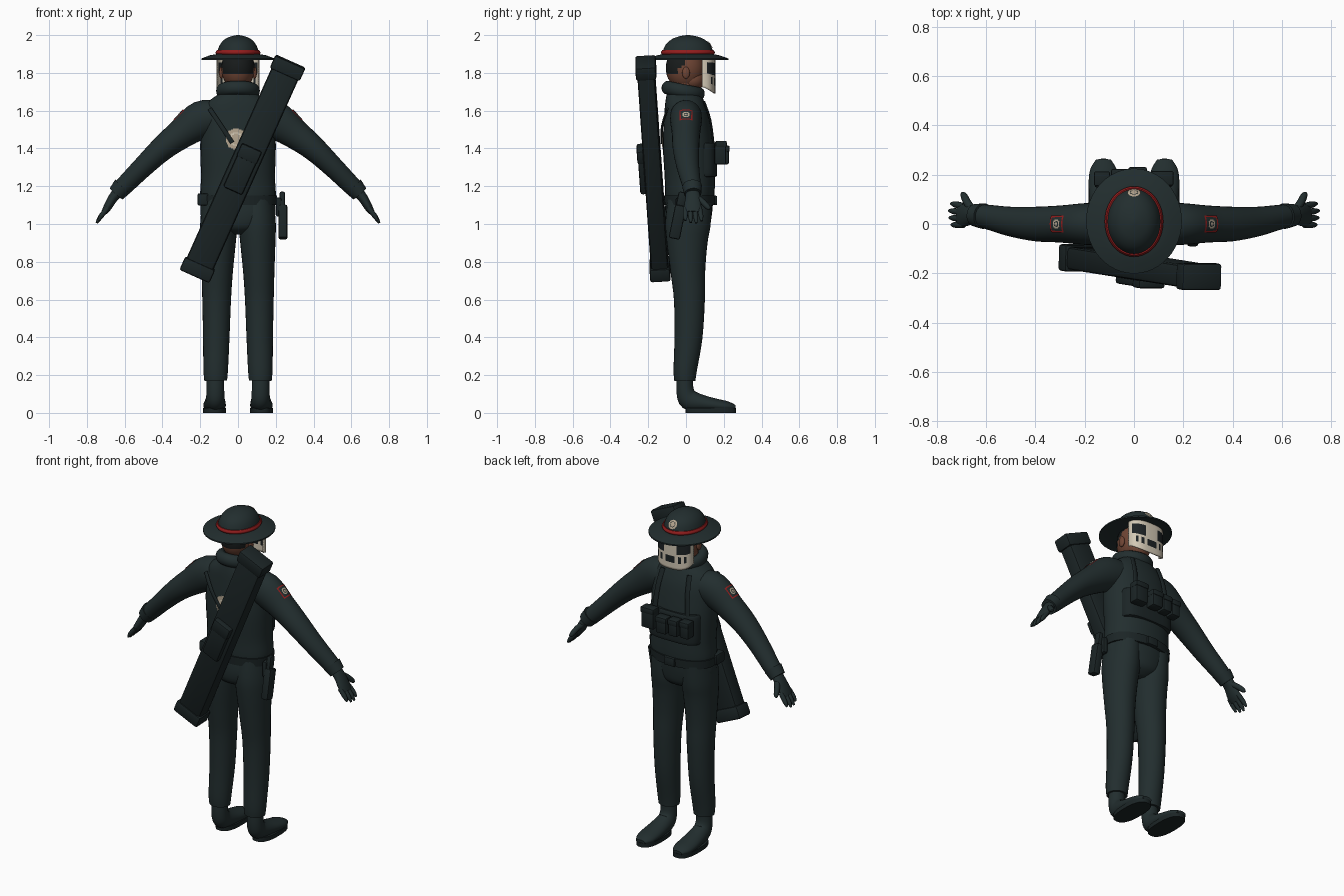
import bpy, bmesh, math
from mathutils import Vector, Matrix

if "Cube" in bpy.data.objects:
    bpy.data.objects.remove(bpy.data.objects["Cube"])


def material(name, rgb):
    m = bpy.data.materials.new(name)
    m.use_nodes = True
    m.diffuse_color = (*rgb, 1)
    bsdf = next(n for n in m.node_tree.nodes if n.type == 'BSDF_PRINCIPLED')
    bsdf.inputs["Base Color"].default_value = (*rgb, 1)
    return m


CLOTH = material("dark_green_cloth", (.016, .027, .028))
GEAR = material("black_green_gear", (.011, .018, .019))
SKIN = material("brown_skin", (.16, .06, .035))
HAIR = material("dark_hair", (.009, .011, .011))
BONE = material("bone_white", (.65, .58, .46))
SLOT = material("mask_slots", (.012, .016, .018))
RED = material("red_trim", (.28, .012, .012))
TAN = material("tan_badge", (.45, .37, .27))


def finish(bm, name, mats, angle=40, rule=None):
    bmesh.ops.recalc_face_normals(bm, faces=bm.faces)
    if rule:
        for f in bm.faces:
            f.material_index = rule(f.calc_center_median())
    me = bpy.data.meshes.new(name)
    bm.to_mesh(me)
    bm.free()
    ob = bpy.data.objects.new(name, me)
    bpy.context.collection.objects.link(ob)
    for m in mats:
        me.materials.append(m)
    bpy.ops.object.select_all(action='DESELECT')
    ob.select_set(True)
    bpy.context.view_layer.objects.active = ob
    bpy.ops.object.shade_smooth_by_angle(angle=math.radians(angle))
    return ob


def loft(name, mat, sections, ref=(0, 1, 0), side=1, steps=4, axis=None, sides=28, power=1.0):
    """Skin of ellipses along a smooth path; section = x, y, z, radius across ref, radius along ref."""
    S = [Vector(s) for s in sections]
    pts = []
    for i in range(len(S) - 1):
        a, b, c, d = S[max(i - 1, 0)], S[i], S[i + 1], S[min(i + 2, len(S) - 1)]
        for k in range(steps):
            t = k / steps
            pts.append(b + .5 * t * ((c - a) + t * ((2 * a - 5 * b + 4 * c - d) + t * (3 * b - a - 3 * c + d))))
    pts.append(S[-1])
    bm = bmesh.new()
    rings = []
    for i, p in enumerate(pts):
        a, b = pts[max(i - 1, 0)], pts[min(i + 1, len(pts) - 1)]
        t = Vector(axis) if axis else Vector(b[:3]) - Vector(a[:3])
        t.normalize()
        v = Vector(ref)
        v = (v - t * v.dot(t)).normalized()
        u = v.cross(t)
        ring = []
        for k in range(sides):
            w = math.tau * k / sides
            cu, cv = [math.copysign(abs(q) ** power, q) for q in (math.cos(w), math.sin(w))]
            q = Vector(p[:3]) + u * p[3] * cu + v * p[4] * cv
            ring.append(bm.verts.new((q.x * side, q.y, q.z)))
        rings.append(ring)
    for r, s in zip(rings, rings[1:]):
        for k in range(sides):
            n = (k + 1) % sides
            bm.faces.new((r[k], r[n], s[n], s[k]))
    bm.faces.new(rings[0])
    bm.faces.new(rings[-1])
    return finish(bm, name, [mat])


def stack(name, mat, rows, **kw):
    """Upright loft; row = z, centre y, half width, half depth."""
    return loft(name, mat, [(0, y, z, rx, ry) for z, y, rx, ry in rows], axis=(0, 0, 1), **kw)


def box(name, mat, loc, size, rot=None, bevel=.01):
    bm = bmesh.new()
    bmesh.ops.create_cube(bm, size=1)
    bmesh.ops.scale(bm, vec=size, verts=bm.verts)
    bmesh.ops.bevel(bm, geom=bm.edges[:], offset=bevel, segments=2, profile=.5, affect='EDGES')
    ob = finish(bm, name, [mat])
    ob.matrix_world = Matrix.Translation(loc) @ (rot or Matrix.Identity(3)).to_4x4()
    return ob


def ball(name, mats, loc, scale, rule=None):
    bm = bmesh.new()
    bmesh.ops.create_uvsphere(bm, u_segments=32, v_segments=24, radius=1)
    bmesh.ops.transform(bm, matrix=Matrix.Translation(loc) @ Matrix.Diagonal((*scale, 1)), verts=bm.verts)
    return finish(bm, name, mats, rule=rule)


def patch(name, mats, target, loc, normal, half, rule):
    """Thin badge that hugs the surface beneath it."""
    bm = bmesh.new()
    bmesh.ops.create_grid(bm, x_segments=20, y_segments=20, size=half)
    for f in [f for f in bm.faces if rule(f.calc_center_median() / half) is None]:
        bm.faces.remove(f)
    ob = finish(bm, name, mats, rule=lambda c: rule(c / half))
    ob.matrix_world = Matrix.Translation(loc) @ Vector(normal).to_track_quat('Z', 'Y').to_matrix().to_4x4()
    w = ob.modifiers.new("hug", 'SHRINKWRAP')
    w.target, w.wrap_mode, w.offset = target, 'ABOVE_SURFACE', .004
    return ob


def round_badge(c):
    r = c.length
    return None if r > 1 else 1 if .5 < r < .65 else 0


def square_badge(c):
    if max(abs(c.x), abs(c.y)) > .8:
        return 0
    return 2 if c.length < .55 and not .2 < c.length < .3 else 1


# Jacket, hips, belt and collar
torso = stack("jacket", CLOTH, [
    (1.10, .02, .185, .12), (1.15, .02, .2, .13), (1.25, .02, .196, .133), (1.4, .013, .2, .135),
    (1.5, .008, .197, .128), (1.58, .003, .19, .118), (1.64, -.005, .165, .105), (1.69, -.012, .1, .09)], power=.9)
stack("hips", CLOTH, [(1.14, .02, .19, .125), (1.05, .012, .198, .125), (.98, .01, .15, .11), (.945, .01, .06, .06)])
stack("belt", GEAR, [(1.10, .02, .203, .134), (1.15, .02, .206, .137)], steps=1, power=.9)
box("belt_buckle", GEAR, (0, .155, 1.125), (.07, .02, .05), bevel=.006)
box("belt_pouch", GEAR, (-.185, -.03, 1.13), (.06, .08, .065))
bpy.ops.mesh.primitive_torus_add(major_radius=.086, minor_radius=.03, major_segments=40,
                                 minor_segments=14, location=(0, -.015, 1.705), rotation=(-.2, 0, 0))
collar = bpy.context.object
collar.name = "collar"
collar.scale = (1, 1, 1.2)
collar.data.materials.append(CLOTH)
bpy.ops.object.shade_smooth_by_angle()

# Limbs, mirrored
for side, word in ((1, "left"), (-1, "right")):
    arm = loft(word + "_sleeve", CLOTH, [
        (.09, 0, 1.57, .08, .085), (.19, 0, 1.553, .1, .085), (.3, 0, 1.478, .08, .075), (.4, 0, 1.4, .066, .07),
        (.5, .01, 1.305, .056, .06), (.59, .028, 1.215, .05, .05), (.625, .033, 1.18, .046, .046)], side=side)
    loft(word + "_cuff", CLOTH, [(.61, .032, 1.2, .053, .052), (.645, .036, 1.16, .045, .045)], side=side, steps=1)
    loft(word + "_palm", CLOTH, [(.625, .033, 1.18, .032, .035), (.66, .037, 1.14, .026, .04),
                                 (.69, .035, 1.09, .022, .046), (.71, .034, 1.06, .015, .042)], side=side)
    for n, word2 in enumerate(("little", "ring", "middle", "index")):
        y = -.003 + .025 * n
        long = 1 - .13 * abs(n - 1.6)
        loft(f"{word}_{word2}_finger", CLOTH, [
            (.69, y, 1.085, .013, .013), (.69 + .04 * long, y * 1.1, 1.085 - .05 * long, .013, .013),
            (.69 + .062 * long, y * 1.15, 1.085 - .084 * long, .006, .006)], side=side, sides=10)
    loft(word + "_thumb", CLOTH, [(.65, .05, 1.145, .018, .018), (.675, .085, 1.12, .016, .016),
                                  (.69, .115, 1.09, .014, .014), (.697, .125, 1.078, .006, .006)],
         ref=(0, 0, 1), side=side, sides=10)
    patch(word + "_arm_badge", [RED, CLOTH, TAN], arm, (side * .316, 0, 1.58), (side * .65, 0, .76), .037, square_badge)
    loft(word + "_trouser_leg", CLOTH, [
        (.1, .02, 1.12, .09, .118), (.102, .01, 1.0, .098, .12), (.105, .006, .9, .093, .108),
        (.11, .01, .75, .083, .092), (.113, .018, .6, .076, .082), (.115, .013, .4, .07, .074),
        (.118, -.004, .23, .065, .062), (.118, -.006, .17, .06, .056)], side=side)
    loft(word + "_boot", CLOTH, [
        (.12, -.005, .2, .044, .045), (.12, -.005, .12, .046, .047), (.12, .018, .07, .056, .05),
        (.122, .08, .052, .045, .056), (.124, .16, .04, .035, .06), (.124, .22, .033, .028, .054),
        (.124, .262, .03, .012, .03)], ref=(1, 0, 0), side=side)
    loft(word + "_sole", GEAR, [(.124, .132, 0, .061, .134), (.124, .132, .026, .061, .134)],
         side=side, steps=1, power=.8)
    loft(word + "_chest_strap", GEAR, [(.09, .095, 1.65, .006, .016), (.1, .128, 1.55, .006, .016),
                                       (.11, .146, 1.42, .006, .016)], ref=(1, 0, 0), side=side, sides=8)
    loft(word + "_back_strap", GEAR, [(.15, -.098, 1.61, .006, .012), (.09, -.126, 1.52, .006, .012),
                                      (.03, -.13, 1.43, .006, .012)], ref=(1, 0, 0), side=side, sides=8)
    ball(word + "_ear", [SKIN], (side * .088, .0, 1.8), (.012, .02, .032))

# Head and neck
stack("neck", SKIN, [(1.66, -.01, .062, .06), (1.72, -.01, .062, .062), (1.78, -.005, .065, .07)])
ball("head", [SKIN, HAIR], (0, -.005, 1.825), (.088, .102, .115),
     rule=lambda c: int(c.z > 1.8 + max(0, c.y + .05) * 1.2))
ball("jaw", [SKIN], (0, .035, 1.765), (.068, .065, .06))
ball("nose", [SKIN], (0, .1, 1.8), (.014, .02, .022))

# Face mask: curved plate with eye and tooth openings
bm = bmesh.new()
COLS, ROWS = 34, 14
grid = []
for j in range(ROWS + 1):
    row = []
    for i in range(COLS + 1):
        w = math.pi * i / COLS
        x = .113 * math.copysign(abs(math.cos(w)) ** .75, math.cos(w))
        y = .085 + .07 * math.sin(w) ** .75
        low = 1.725 - .035 * math.sin(w)
        row.append(bm.verts.new((x, y, low + (1.88 - low) * j / ROWS)))
    grid.append(row)
for j in range(ROWS):
    for i in range(COLS):
        f = bm.faces.new((grid[j][i], grid[j][i + 1], grid[j + 1][i + 1], grid[j + 1][i]))
        m = min(i, COLS - 1 - i)
        eye = 7 <= j <= 11 and 3 <= m <= 13
        tooth = 3 <= j <= 5 and m >= 7 and m % 4 in (0, 3)
        f.material_index = int(eye or tooth)
mask = finish(bm, "face_mask", [BONE, SLOT])
solid = mask.modifiers.new("thickness", 'SOLIDIFY')
solid.thickness = .006

# Hat with band and badge
stack("hat_brim", CLOTH, [(1.9, .012, .11, .13), (1.893, .012, .15, .165), (1.876, .012, .194, .213),
                          (1.868, .012, .194, .213), (1.878, .012, .15, .165), (1.88, .012, .09, .1)],
      steps=1, sides=48)
dome = stack("hat_crown", CLOTH, [(1.885, .01, .112, .136), (1.92, .01, .107, .131), (1.955, .01, .092, .113),
                                  (1.98, .01, .067, .082), (1.994, .01, .035, .043), (2.0, .01, .006, .008)], sides=40)
stack("hat_band", RED, [(1.898, .01, .114, .138), (1.908, .01, .119, .143), (1.92, .01, .112, .136)], sides=40)
patch("hat_badge", [TAN, GEAR], dome, (0, .125, 1.948), (0, .85, .5), .026, round_badge)

# Chest rig and pouches
stack("chest_rig", GEAR, [(1.25, .075, .16, .082), (1.27, .075, .168, .09), (1.4, .07, .168, .093),
                          (1.43, .07, .16, .085)], power=.6)
for x, wide, top in ((.115, .085, 1.435), (.015, .07, 1.41), (-.06, .06, 1.41), (-.13, .06, 1.41)):
    y = .198 - abs(x) * .15
    box("rig_pouch", GEAR, (x, y, (top + 1.315) / 2), (wide, .062, top - 1.315))
    box("pouch_flap", GEAR, (x, y + .005, top - .012), (wide + .006, .06, .035), bevel=.008)

# Holster on the hip
tilt = Matrix.Rotation(-.2, 3, 'X')
box("holster", GEAR, (.238, -.045, 1.01), (.046, .06, .18), tilt)
box("holster_grip", GEAR, (.235, -.025, 1.125), (.03, .045, .09), tilt)
box("holster_hanger", GEAR, (.215, -.02, 1.09), (.03, .07, .1))

# Back badge
patch("back_badge", [TAN, BONE], torso, (-.01, -.135, 1.45), (0, -1, 0), .057, round_badge)

# Long carrying case slung across the back
low, high = Vector((-.229, -.135, .727)), Vector((.277, -.215, 1.858))
along = (high - low).normalized()
deep = (Vector((0, 1, 0)) - along * along.y).normalized()
turn = Matrix((deep.cross(along), deep, along)).transposed()
mid, length = (low + high) / 2, (high - low).length
box("case_body", GEAR, mid, (.155, .093, length - .04), turn, .018)
for end, name in ((-1, "case_lower_cap"), (1, "case_upper_cap")):
    box(name, GEAR, mid + along * end * (length / 2 - .035), (.174, .108, .075), turn, .012)
box("case_pocket", GEAR, mid - deep * .052, (.11, .045, .25), turn, .012)
box("case_pocket_flap", GEAR, mid - deep * .056 + along * .09, (.116, .045, .075), turn, .01)
